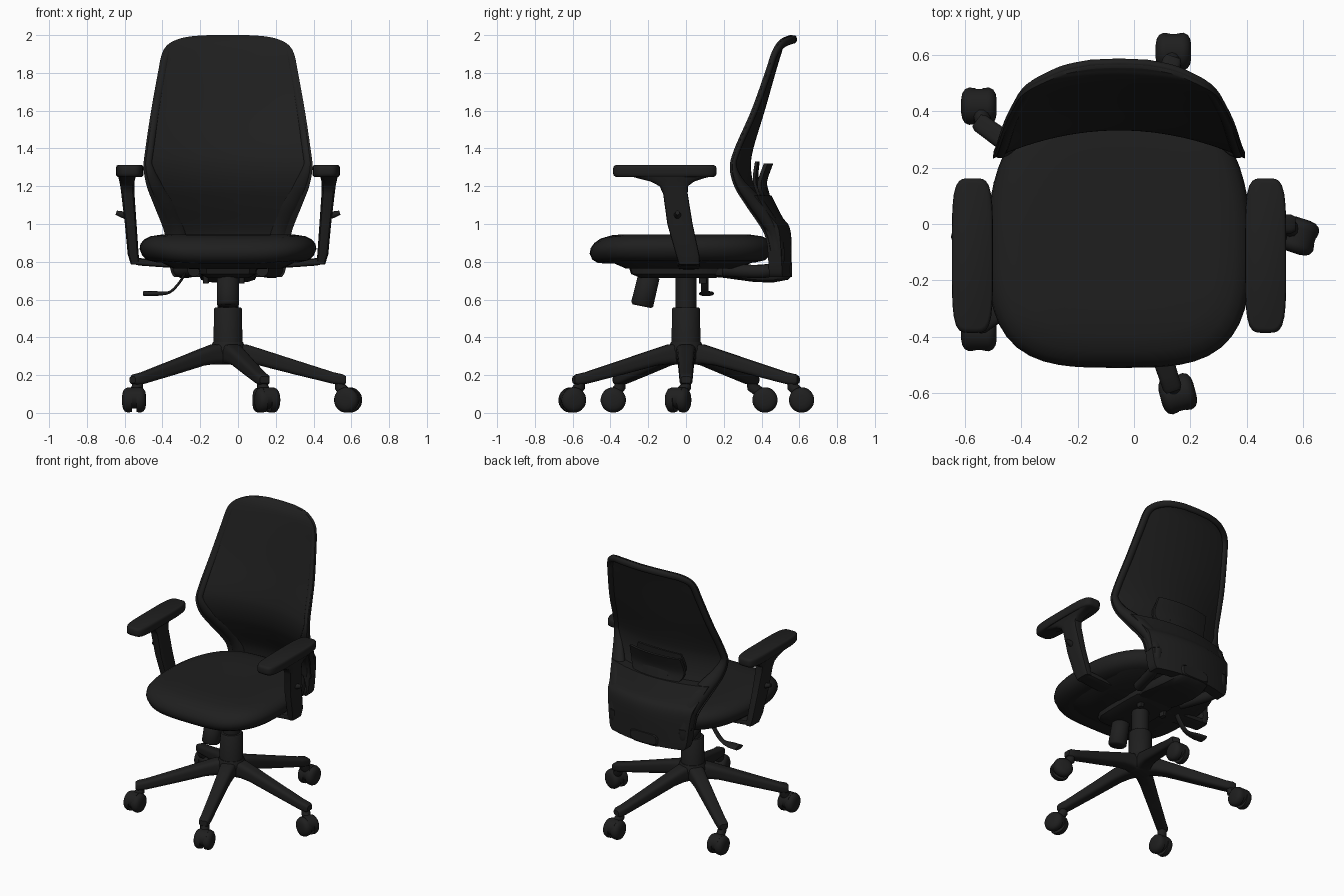
import bpy, bmesh, math
from mathutils import Vector

cube = bpy.data.objects.get("Cube")
if cube:
    bpy.data.objects.remove(cube, do_unlink=True)

CX = -0.053  # the seat and column sit slightly off the overall centre
X, Y, Z = Vector((1, 0, 0)), Vector((0, 1, 0)), Vector((0, 0, 1))

black = bpy.data.materials.new("charcoal_black")
black.use_nodes = True
black.diffuse_color = (0.0135, 0.0135, 0.0135, 1)
bsdf = black.node_tree.nodes["Principled BSDF"]
bsdf.inputs["Base Color"].default_value = black.diffuse_color
bsdf.inputs["Roughness"].default_value = 0.7


def finish(name, bm, angle=40):
    bmesh.ops.recalc_face_normals(bm, faces=bm.faces)
    mesh = bpy.data.meshes.new(name)
    bm.to_mesh(mesh)
    bm.free()
    mesh.materials.append(black)
    ob = bpy.data.objects.new(name, mesh)
    bpy.context.collection.objects.link(ob)
    bpy.ops.object.select_all(action='DESELECT')
    ob.select_set(True)
    bpy.context.view_layer.objects.active = ob
    bpy.ops.object.shade_smooth_by_angle(angle=math.radians(angle))


def ring(c, a, b, A=X, B=Y, p=2, n=24):
    """Superellipse ring; p=2 is round, a higher p is squarer."""
    pts = []
    for i in range(n):
        t = math.tau * (i + 0.5) / n
        u, v = math.cos(t), math.sin(t)
        k = (abs(u) ** p + abs(v) ** p) ** (-1 / p)
        pts.append(Vector(c) + A * (a * u * k) + B * (b * v * k))
    return pts


def loft(name, rings, angle=40):
    bm = bmesh.new()
    rows = [[bm.verts.new(p) for p in r] for r in rings]
    for r, s in zip(rows, rows[1:]):
        for i in range(len(r)):
            j = (i + 1) % len(r)
            bm.faces.new((r[i], r[j], s[j], s[i]))
    bm.faces.new(rows[0])
    bm.faces.new(rows[-1])
    finish(name, bm, angle)


def tangent(pts, i):
    return (pts[min(i + 1, len(pts) - 1)] - pts[max(i - 1, 0)]).normalized()


def tube(name, pts, radii, ref=Y, flat=1.0, n=12):
    rings = []
    for i, p in enumerate(pts):
        t = tangent(pts, i)
        a = t.cross(ref).normalized()
        rings.append(ring(p, radii[i] * flat, radii[i], a, a.cross(t), n=n))
    loft(name, rings, 60)


def spline(keys, steps=8):
    """Catmull-Rom samples through a few key tuples."""
    ks = [Vector(k) for k in keys]
    out = []
    for i in range(len(ks) - 1):
        a, b, c, d = ks[max(i - 1, 0)], ks[i], ks[i + 1], ks[min(i + 2, len(ks) - 1)]
        for s in range(steps):
            t = s / steps
            out.append(b + (c - a) * (t / 2) + (a * 2 - b * 5 + c * 4 - d) * (t * t / 2)
                       + (b * 3 - a - c * 3 + d) * (t ** 3 / 2))
    return out + [ks[-1]]


def on_back(k, u):
    """Point across a curved back row: k = height, half width, depth, wrap."""
    return Vector((CX + u * k[1], k[2] - k[3] * u * u, k[0]))


def shell(name, rows, thick, n=24):
    bm = bmesh.new()
    grid = [[[bm.verts.new(on_back(k, 2 * i / n - 1) + Y * o) for i in range(n + 1)]
             for k in rows] for o in (0, thick)]
    m = len(rows)
    for g in grid:
        for j in range(m - 1):
            for i in range(n):
                bm.faces.new((g[j][i], g[j][i + 1], g[j + 1][i + 1], g[j + 1][i]))
    edge = [(0, i) for i in range(n)] + [(j, n) for j in range(m - 1)]
    edge += [(m - 1, i) for i in range(n, 0, -1)] + [(j, 0) for j in range(m - 1, 0, -1)]
    for (a, b), (c, d) in zip(edge, edge[1:] + edge[:1]):
        bm.faces.new((grid[0][a][b], grid[0][c][d], grid[1][c][d], grid[1][a][b]))
    finish(name, bm)


def stack(name, sections, p=2, n=24, angle=40):
    """Vertical loft of sections: x, y, z, half width, half depth."""
    loft(name, [ring(s[:3], s[3], s[4], p=p, n=n) for s in sections], angle)


# Seat cushion: rounded outline, narrower at the rear, drooping at the front
def seat_ring(scale, z):
    pts = ring((0, 0, z), 0.468 * scale, 0.485 * scale, p=3.4, n=64)
    for q in pts:
        q.x = CX + q.x * (1 - 0.2 * max(0, q.y / 0.485) ** 1.5)
        q.z -= 0.025 * max(0, (-q.y - 0.3) / 0.185) ** 2
        q.y -= 0.025
    return pts


loft("seat_cushion", [seat_ring(*s) for s in (
    (0.3, 0.793), (0.8, 0.796), (0.91, 0.808), (0.97, 0.832), (1, 0.868), (0.99, 0.895),
    (0.95, 0.918), (0.88, 0.935), (0.75, 0.944), (0.5, 0.944), (0.2, 0.94))], 60)
stack("seat_pan", [(CX, -0.02, 0.765, 0.29, 0.3), (CX, -0.02, 0.8, 0.36, 0.38)], p=4, n=40)

# Backrest membrane, with a flat rim set just inside its edge at the rear
back = spline([(0.86, 0.325, 0.485, 0.05), (0.96, 0.338, 0.468, 0.06), (1.1, 0.392, 0.395, 0.08),
               (1.2, 0.43, 0.35, 0.095), (1.3, 0.447, 0.332, 0.1), (1.4, 0.437, 0.345, 0.088),
               (1.6, 0.407, 0.405, 0.06), (1.8, 0.371, 0.462, 0.045), (1.9, 0.35, 0.492, 0.042),
               (1.95, 0.318, 0.51, 0.035), (1.98, 0.26, 0.53, 0.026), (1.994, 0.19, 0.546, 0.014),
               (2.0, 0.1, 0.554, 0.004)])
shell("backrest_mesh", back, 0.012)
edge = [on_back(k, 1) for k in back] + [on_back(back[-1], 0)] + [on_back(k, -1) for k in reversed(back)]
rim, rim_r = [], []
for i, p in enumerate(edge):
    r = 0.016 + 0.026 * min(1, max(0, (1.32 - p.z) / 0.25))
    rim_r.append(r)
    rim.append(p + tangent(edge, i).cross(Y).normalized() * (r * 1.4) + Y * (r * 1.1))
tube("backrest_rim", rim, rim_r, flat=1.4)

# Lower back panel and the two-leaf lumbar support
shell("lower_back_panel", spline([
    (0.72, 0.285, 0.49, 0.05), (0.76, 0.305, 0.488, 0.05), (0.92, 0.325, 0.488, 0.06),
    (0.99, 0.335, 0.475, 0.06), (1.03, 0.345, 0.445, 0.06), (1.08, 0.36, 0.418, 0.07),
    (1.15, 0.385, 0.383, 0.08)], 4), 0.07)
shell("lumbar_pad", spline([(1.11, 0.13, 0.445, 0.02), (1.16, 0.19, 0.42, 0.03),
                            (1.22, 0.21, 0.408, 0.03), (1.32, 0.2, 0.442, 0.03)], 4), 0.02)
shell("lumbar_guide", spline([(1.1, 0.16, 0.415, 0.015), (1.22, 0.2, 0.37, 0.015),
                              (1.33, 0.17, 0.375, 0.01)], 4), 0.015)
shell("lumbar_mount", spline([(1.13, 0.1, 0.395, 0.01), (1.24, 0.1, 0.365, 0.01)], 2), 0.055)

# Tilt mechanism and the bracket that carries the back
stack("tilt_housing", [(CX, -0.04, 0.715, 0.11, 0.2), (CX, -0.04, 0.735, 0.15, 0.25),
                       (CX, -0.04, 0.79, 0.16, 0.27)], p=6)
bracket = [(0.1, 0.755, 0.12, 0.03), (0.2, 0.752, 0.15, 0.037), (0.36, 0.738, 0.15, 0.045),
           (0.46, 0.74, 0.14, 0.05), (0.54, 0.755, 0.12, 0.05), (0.562, 0.76, 0.1, 0.035)]
loft("back_bracket", [ring((CX, y, z), w, h, X, Z, p=5) for y, z, w, h in bracket])
for s in (-1, 1):
    side = "left" if s > 0 else "right"
    arm = spline([(CX + s * 0.27, 0.49, 0.87), (CX + s * 0.27, 0.48, 0.79),
                  (CX + s * 0.245, 0.42, 0.75), (CX + s * 0.18, 0.2, 0.757)], 5)
    tube(side + "_back_rail", arm, [0.036] * len(arm), ref=X)

# Armrests
for s in (-1, 1):
    side = "left" if s > 0 else "right"
    ax = CX + s * 0.52
    pad = [(0.9, 1.25), (0.98, 1.257), (1, 1.27), (1, 1.295), (0.97, 1.307), (0.88, 1.312)]
    stack(side + "_arm_pad", [(ax, -0.112, z, 0.073 * k, 0.274 * (k + 1) / 2) for k, z in pad],
          p=4.5, n=48, angle=50)
    post = [(0.535, -0.08, 1.257, 0.047, 0.23), (0.535, -0.08, 1.242, 0.044, 0.175),
            (0.535, -0.072, 1.225, 0.04, 0.115), (0.533, -0.065, 1.2, 0.037, 0.075),
            (0.53, -0.056, 1.16, 0.035, 0.065), (0.515, -0.032, 1.0, 0.031, 0.067),
            (0.502, 0.008, 0.84, 0.029, 0.062), (0.49, 0.018, 0.785, 0.024, 0.055)]
    stack(side + "_arm_post", [(CX + s * d, y, z, w, h) for d, y, z, w, h in post], p=5)
    foot = [(0.1, 0.775, 0.06, 0.018), (0.36, 0.79, 0.06, 0.018), (0.47, 0.8, 0.055, 0.02),
            (0.51, 0.81, 0.05, 0.02)]
    loft(side + "_arm_foot", [ring((CX + s * d, 0.015, z), w, h, Y, Z, p=5)
                              for d, z, w, h in foot])
    tube(side + "_arm_button", [Vector((CX + s * d, -0.045, z)) for d, z in
                                ((0.52, 1.04), (0.56, 1.05), (0.592, 1.06))],
         [0.02, 0.018, 0.012])

# Tension knob and adjustment levers
tube("tension_knob", [Vector((CX, y, z)) for y, z in
                      ((-0.19, 0.76), (-0.195, 0.735), (-0.197, 0.72), (-0.232, 0.575), (-0.234, 0.565))],
     [0.03, 0.035, 0.058, 0.06, 0.05], ref=X, n=24)
lever = spline([(-0.28, 0.1, 0.74), (-0.31, 0.1, 0.69), (-0.36, 0.1, 0.64),
                (-0.42, 0.105, 0.632), (-0.5, 0.11, 0.632)], 5)
tube("height_lever", lever, [0.02 + 0.02 * min(1, max(0, -0.36 - p.x) * 12) for p in lever], flat=0.35)
for i, x in enumerate((-0.17, 0.02)):
    stack("tilt_catch_%d" % (i + 1), [(x, 0.09, 0.685, 0.015, 0.02), (x, 0.09, 0.74, 0.018, 0.022)], p=5)

# Gas column
stack("column", [(CX, 0, z, r, r) for z, r in (
    (0.3, 0.077), (0.55, 0.075), (0.557, 0.07), (0.558, 0.056), (0.74, 0.056))], n=32)
stack("base_hub", [(CX, 0, z, r, r) for z, r in (
    (0.255, 0.06), (0.265, 0.08), (0.34, 0.095), (0.375, 0.08))], n=32)

# Five-star base with a hooded twin-wheel caster under each leg
casters = [(0.583, -0.042, 72), (0.14, 0.612, 0), (-0.55, 0.418, 0), (-0.55, -0.385, 0), (0.155, -0.602, 15)]
legs = [(0.04, 0.31, 0.055, 0.055), (0.1, 0.31, 0.05, 0.052), (0.17, 0.295, 0.046, 0.045),
        (0.35, 0.243, 0.04, 0.039), (0.56, 0.184, 0.035, 0.031), (0.61, 0.176, 0.034, 0.028),
        (0.625, 0.175, 0.026, 0.018)]
for i, (x, y, turn) in enumerate(casters):
    a = math.tau * i / 5
    d = Vector((math.cos(a), math.sin(a), 0))
    hub = Vector((CX, 0, 0))
    loft("base_leg_%d" % (i + 1), [ring(hub + d * r + Z * z, w, h, d.cross(Z), Z, p=4)
                                   for r, z, w, h in legs])
    end = hub + d * 0.592
    tube("caster_stem_%d" % (i + 1), [end + Z * 0.175, end + Z * 0.14, Vector((x, y, 0.09))],
         [0.028, 0.03, 0.03], ref=d)
    t = math.radians(turn)
    axle = Vector((math.cos(t), math.sin(t), 0))
    across = axle.cross(Z)
    mid = Vector((x, y, 0.068))
    for s, side in ((-1, "a"), (1, "b")):
        loft("caster_wheel_%d%s" % (i + 1, side),
             [ring(mid + axle * (s * o), r, r, across, Z) for o, r in (
                 (0.012, 0.064), (0.035, 0.067), (0.05, 0.06), (0.059, 0.046), (0.063, 0.025))], 50)
    loft("caster_hood_%d" % (i + 1), [ring(mid + Z * 0.012 + axle * o, 0.062, 0.056, across, Z)
                                      for o in (-0.03, 0.03)])
